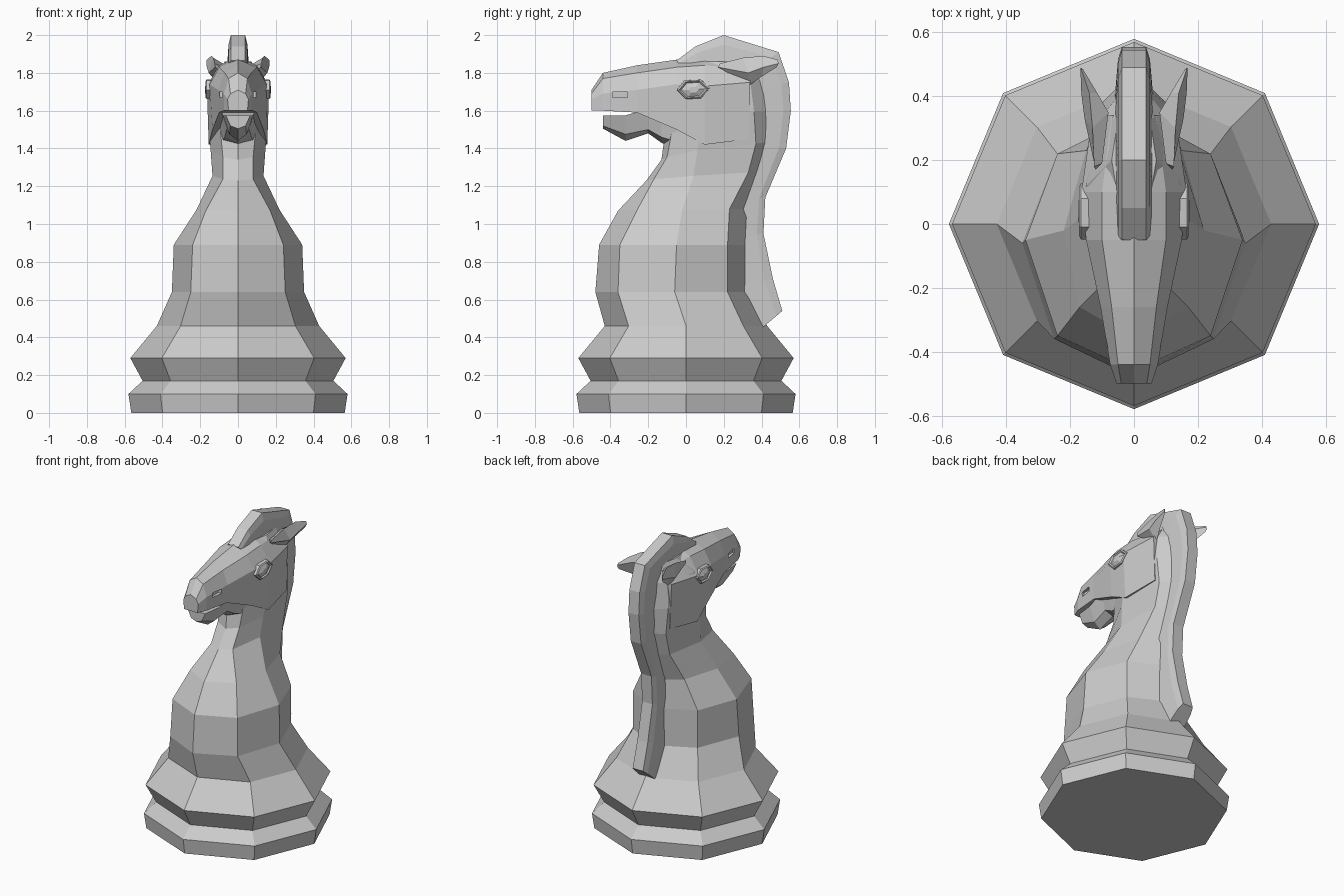
import bpy, bmesh, math
from mathutils import Vector


def loft(name, rings, mirror=False):
    """Skin closed rings of equal point count, cap both ends, flat shaded."""
    bm = bmesh.new()
    vs = [[bm.verts.new(p) for p in r] for r in rings]
    n = len(vs[0])
    for a, b in zip(vs, vs[1:]):
        for i in range(n):
            j = (i + 1) % n
            bm.faces.new((a[i], a[j], b[j], b[i]))
    bm.faces.new(vs[0])
    bm.faces.new(vs[-1])
    bmesh.ops.recalc_face_normals(bm, faces=bm.faces)
    me = bpy.data.meshes.new(name)
    bm.to_mesh(me)
    bm.free()
    ob = bpy.data.objects.new(name, me)
    bpy.context.collection.objects.link(ob)
    if mirror:
        ob.modifiers.new("mirror", 'MIRROR')
    return ob


def sym(half):
    """Complete a half section (x >= 0) across x = 0."""
    return half + [(-x, y, z) for x, y, z in reversed(half) if x > 1e-6]


# Octagonal base and chest/neck in one skin
rings = []
for z, r in [(0, .565), (.1, .58), (.17, .505), (.29, .57), (.46, .43)]:
    rings.append(sym([(abs(r * math.sin(k * math.pi / 4)), -r * math.cos(k * math.pi / 4), z)
                      for k in range(5)]))
# front y, z | front diagonal x, y | side x, y | back diagonal x, y | back y, z
neck = [
    (-.48, .64, .25, -.36, .35, -.06, .24, .22, .34, .64),
    (-.46, .89, .24, -.35, .34, -.05, .24, .22, .34, .89),
    (-.36, 1.07, .17, -.26, .22, -.02, .15, .23, .35, 1.08),
    (-.21, 1.23, .08, -.17, .135, .04, .11, .33, .42, 1.28),
    (-.13, 1.34, .08, -.10, .145, .06, .11, .37, .47, 1.44),
    (-.10, 1.56, .10, -.06, .160, .10, .12, .36, .48, 1.60),
    (.00, 1.75, .10, .02, .150, .12, .10, .34, .46, 1.76),
    (.06, 1.86, .05, .08, .070, .20, .05, .33, .39, 1.86),
]
for fy, fz, dx, dy, sx, sy, bx, by, ky, kz in neck:
    zz = lambda t: fz + (kz - fz) * t
    rings.append(sym([(0, fy, fz), (dx, dy, zz(.15)), (sx, sy, zz(.5)),
                      (bx, by, zz(.85)), (0, ky, kz)]))
loft("body", rings)

# Head: y, top z, top half width, top drop, side half width, side z, low half width, bottom z
head_secs = [
    (-.50, 1.71, .04, .02, .055, 1.66, .050, 1.60),
    (-.44, 1.80, .05, .03, .075, 1.69, .075, 1.60),
    (-.26, 1.84, .07, .04, .105, 1.71, .100, 1.59),
    (-.05, 1.87, .10, .04, .150, 1.74, .135, 1.50),
    (.10, 1.89, .10, .05, .165, 1.73, .155, 1.42),
    (.34, 1.87, .07, .05, .130, 1.75, .120, 1.45),
]
head = loft("head", [sym([(0, y, zt), (a, y, zt - d), (w, y, zm), (w2, y, zb), (0, y, zb)])
                     for y, zt, a, d, w, zm, w2, zb in head_secs])

# Nostrils cut into the muzzle
bpy.ops.mesh.primitive_cube_add(size=1, location=(0, -.35, 1.685))
cutter = bpy.context.object
cutter.name = "nostril_cutter"
cutter.scale = (.40, .08, .03)
cutter.hide_render = True
cutter.hide_viewport = True
core = cutter.modifiers.new("keep_sides", 'MIRROR')
# two short boxes instead of a through slot
cutter.scale = (.10, .08, .03)
cutter.location.x = .12
core.mirror_object = head
cut = head.modifiers.new("nostrils", 'BOOLEAN')
cut.object = cutter
cut.operation = 'DIFFERENCE'
cut.solver = 'EXACT'

# Lower jaw: y, top z, half width, low half width, low z, bottom z
jaw = [(-.44, 1.575, .065, .04, 1.52, 1.505),
       (-.32, 1.575, .080, .045, 1.475, 1.44),
       (-.20, 1.61, .095, .06, 1.50, 1.48),
       (-.13, 1.60, .105, .07, 1.46, 1.43),
       (.00, 1.60, .130, .10, 1.42, 1.38)]
loft("lower_jaw", [sym([(0, y, zt), (w, y, zt), (w2, y, zl), (0, y, zb)])
                   for y, zt, w, w2, zl, zb in jaw])

# Mane ridge: outer (y, z), inner (y, z)
mane = [((.51, .54), (.38, .43)), ((.46, .71), (.28, .68)), ((.41, .95), (.27, .93)),
        ((.42, 1.14), (.29, 1.12)), ((.53, 1.40), (.38, 1.42)), ((.555, 1.60), (.40, 1.60)),
        ((.545, 1.75), (.38, 1.72)), ((.49, 1.91), (.34, 1.80)), ((.20, 2.0), (.20, 1.80)),
        ((.05, 1.94), (.08, 1.80)), ((-.05, 1.865), (0, 1.80))]
rings = []
for o, i in mane:
    o, i = Vector(o), Vector(i)
    s = o.lerp(i, .25)
    rings.append(sym([(.038, *o), (.05, *s), (.06, *i)]))
loft("mane", rings)

# Eyes: hexagonal rim with a raised faceted centre
hexa = [(-.09, 0), (-.05, .05), (.04, .055), (.09, .01), (.04, -.045), (-.04, -.05)]
loft("eye", [[(x, .04 + y * k, 1.71 + z * k) for y, z in hexa]
             for x, k in [(.12, 1), (.166, .98), (.172, .85), (.163, .72), (.176, .3)]], True)

# Ears: swept back, pointed
loft("ear", [
    [(.12, .17, 1.83), (.125, .18, 1.85), (.10, .19, 1.84), (.11, .19, 1.82)],
    [(.155, .33, 1.80), (.13, .30, 1.88), (.08, .35, 1.85), (.10, .33, 1.73)],
    [(.165, .41, 1.83), (.14, .41, 1.89), (.115, .41, 1.86), (.13, .40, 1.78)],
    [(.168, .49, 1.85), (.165, .485, 1.87), (.16, .485, 1.86), (.162, .48, 1.83)],
], True)
